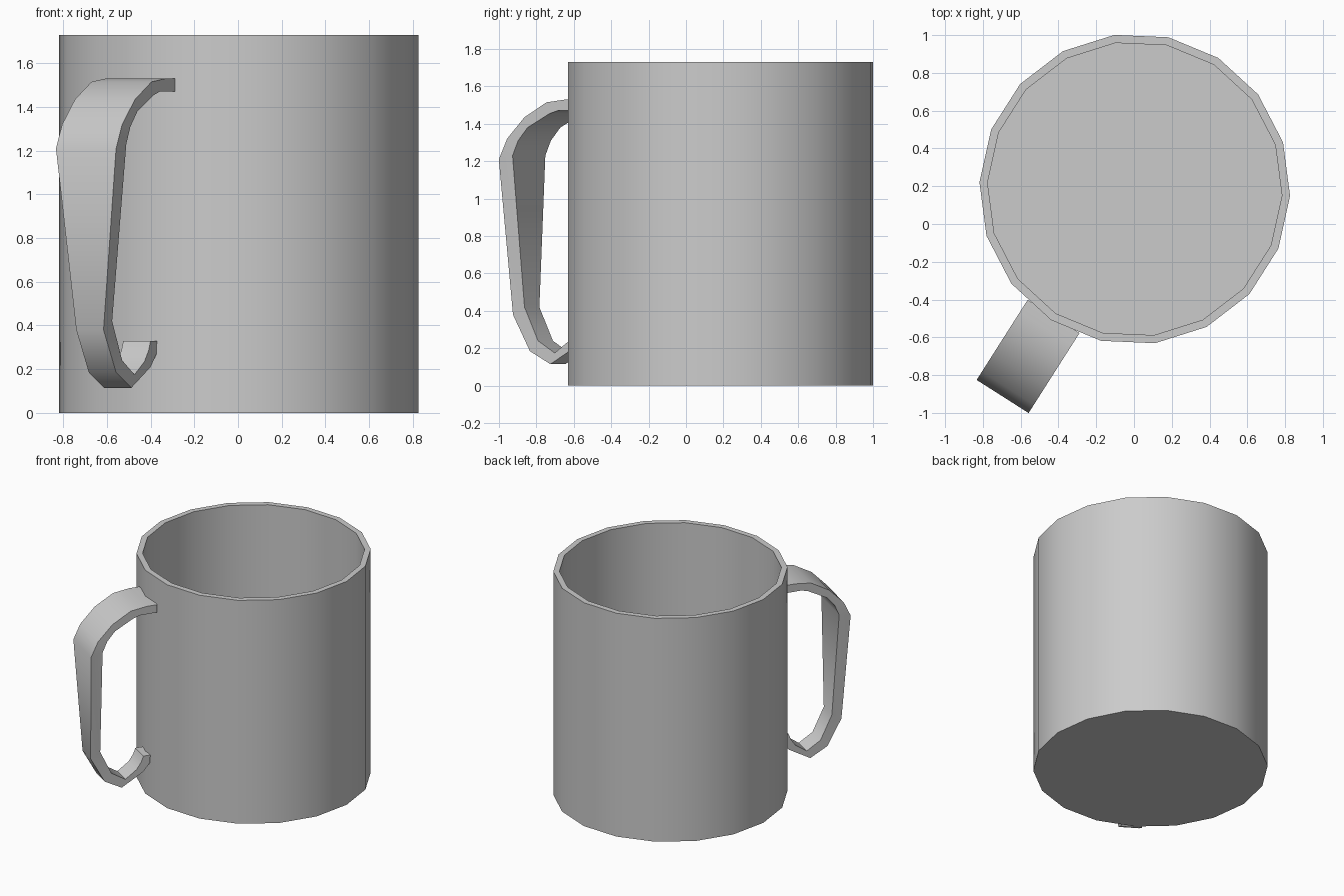
import bpy, bmesh
from math import radians, cos, sin
from mathutils import Vector

if "Cube" in bpy.data.objects:
    bpy.data.objects.remove(bpy.data.objects["Cube"])

CENTRE = Vector((0.004, 0.185, 0))
SIDES, TURN = 18, radians(-2.5)


def finish(name, bm, angle):
    bmesh.ops.recalc_face_normals(bm, faces=bm.faces[:])
    mesh = bpy.data.meshes.new(name)
    bm.to_mesh(mesh)
    bm.free()
    obj = bpy.data.objects.new(name, mesh)
    bpy.context.collection.objects.link(obj)
    bpy.ops.object.select_all(action='DESELECT')
    obj.select_set(True)
    bpy.context.view_layer.objects.active = obj
    bpy.ops.object.shade_smooth_by_angle(angle=radians(angle))
    return obj


def skin(bm, rings):
    """Bridge matching vertex rings and cap both ends."""
    n = len(rings[0])
    for a, b in zip(rings, rings[1:]):
        for i in range(n):
            j = (i + 1) % n
            bm.faces.new((a[i], a[j], b[j], b[i]))
    bm.faces.new(rings[0])
    bm.faces.new(rings[-1])


# Cup: outer base, outer rim, inner rim, inner floor
bm = bmesh.new()
rings = []
for r, z in [(0.823, 0), (0.823, 1.73), (0.78, 1.73), (0.78, 0.045)]:
    angles = [TURN + radians(360 / SIDES) * i for i in range(SIDES)]
    rings.append([bm.verts.new(CENTRE + Vector((r * cos(a), r * sin(a), z)))
                  for a in angles])
skin(bm, rings)
finish("cup", bm, 30)

# Handle: (outer radius, outer z, inner radius, inner z, half width)
WIDE, SLIM = 0.163, 0.074
profile = [
    (0.80, 1.53, 0.80, 1.47, WIDE),
    (0.88, 1.53, 0.93, 1.47, WIDE),
    (1.00, 1.515, 0.98, 1.455, WIDE),
    (1.14, 1.435, 1.12, 1.38, WIDE),
    (1.25, 1.32, 1.18, 1.31, WIDE),
    (1.302, 1.21, 1.215, 1.23, WIDE),
    (1.269, 0.38, 1.196, 0.42, SLIM),
    (1.162, 0.185, 1.11, 0.24, SLIM),
    (1.032, 0.115, 1.005, 0.175, SLIM),
    (0.868, 0.21, 0.92, 0.235, SLIM),
    (0.818, 0.27, 0.885, 0.285, SLIM),
    (0.815, 0.33, 0.868, 0.33, SLIM),
]
aim = TURN + radians(240)
out = Vector((cos(aim), sin(aim), 0))
side = Vector((-sin(aim), cos(aim), 0))
up = Vector((0, 0, 1))
bm = bmesh.new()
rings = []
for ro, zo, ri, zi, w in profile:
    corners = [(ro, zo, -w), (ro, zo, w), (ri, zi, w), (ri, zi, -w)]
    rings.append([bm.verts.new(CENTRE + out * r + up * z + side * s)
                  for r, z, s in corners])
skin(bm, rings)
finish("handle", bm, 40)
